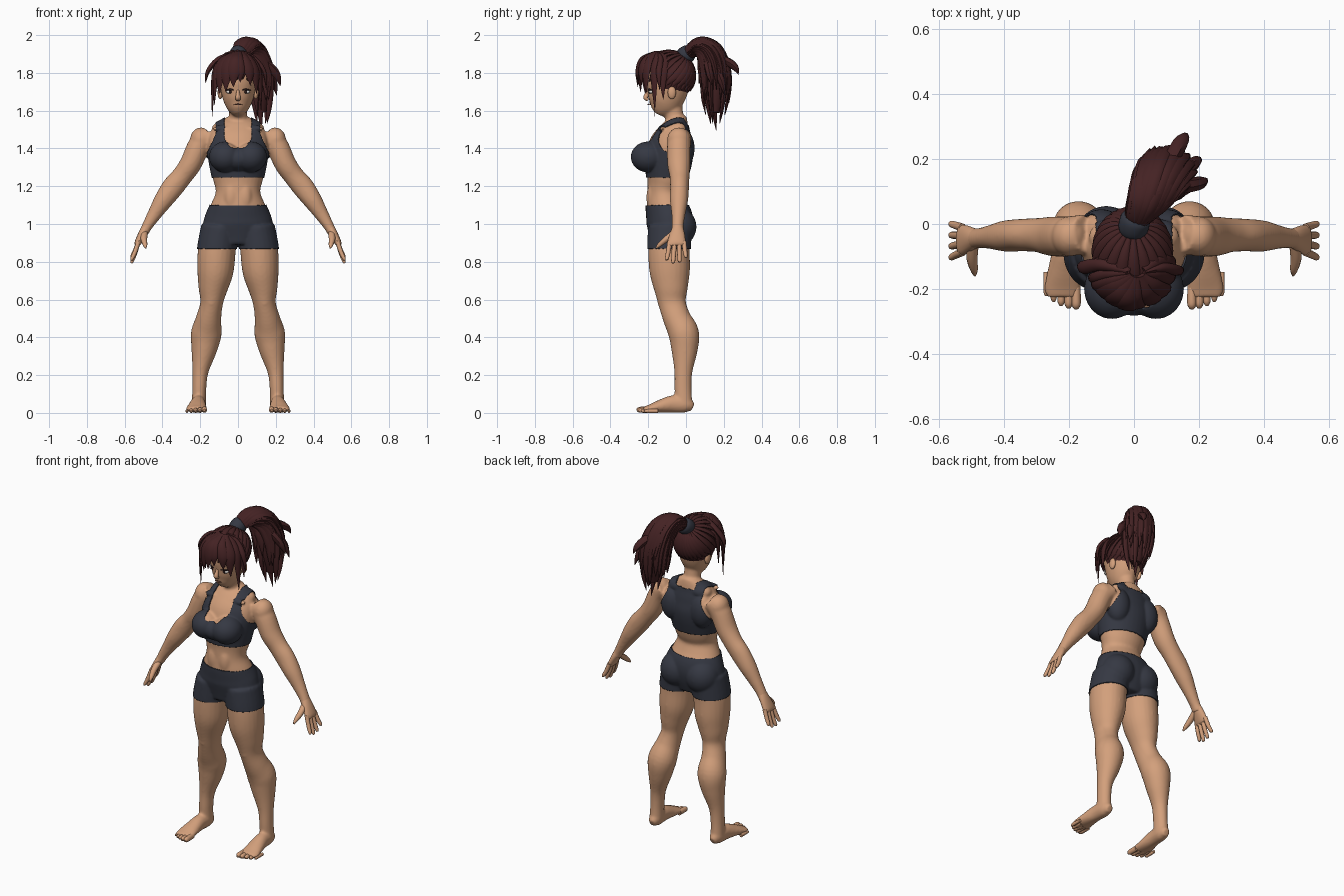
import bpy, bmesh, math, random
from mathutils import Vector, Matrix

random.seed(4)
default_cube = bpy.data.objects.get("Cube")
if default_cube:
    bpy.data.objects.remove(default_cube)


def material(name, color):
    mat = bpy.data.materials.new(name)
    mat.use_nodes = True
    mat.diffuse_color = (*color, 1)
    mat.node_tree.nodes["Principled BSDF"].inputs["Base Color"].default_value = (*color, 1)
    return mat


SKIN = material("skin", (.65, .35, .2))
CLOTH = material("dark slate cloth", (.036, .04, .056))
HAIR = material("dark red hair", (.058, .016, .017))
WHITE = material("eye white", (.75, .72, .68))
DARK = material("dark lash", (.025, .012, .012))
LIP = material("lip", (.36, .14, .09))


def finish(name, bm, mat):
    bmesh.ops.recalc_face_normals(bm, faces=bm.faces[:])
    mesh = bpy.data.meshes.new(name)
    bm.to_mesh(mesh)
    bm.free()
    mesh.materials.append(mat)
    obj = bpy.data.objects.new(name, mesh)
    bpy.context.collection.objects.link(obj)
    return obj


def spline(points, steps):
    """Smooth path through points that carry position and radii."""
    pts = [Vector(p) for p in points]
    pts = [pts[0]] + pts + [pts[-1]]
    rows = []
    for a, b, c, d in zip(pts, pts[1:], pts[2:], pts[3:]):
        for k in range(steps):
            t = k / steps
            rows.append(b + (c - a) * (t / 2) + (a * 2 - b * 5 + c * 4 - d) * (t * t / 2)
                        + (b * 3 - a - c * 3 + d) * (t ** 3 / 2))
    return rows + [pts[-1]]


def tube(bm, points, ref=(0, 1, 0), sides=16, steps=5, mirror=False):
    """Oval tube; the last radius lies along ref, the other across it."""
    rows, ref, rings = spline(points, steps), Vector(ref), []
    pos = [Vector(r[:3]) for r in rows]
    for i, row in enumerate(rows):
        t = (pos[min(i + 1, len(pos) - 1)] - pos[max(i - 1, 0)]).normalized()
        u = (ref - t * ref.dot(t)).normalized()
        v = t.cross(u)
        angles = [math.tau * k / sides for k in range(sides)]
        rings.append([bm.verts.new(pos[i] + u * max(row[4], .001) * math.cos(a)
                                   + v * max(row[3], .001) * math.sin(a)) for a in angles])
    for lower, upper in zip(rings, rings[1:]):
        for k in range(sides):
            n = (k + 1) % sides
            bm.faces.new((lower[k], lower[n], upper[n], upper[k]))
    bm.faces.new(rings[0])
    bm.faces.new(rings[-1])
    if mirror:
        tube(bm, [(-p[0], *p[1:]) for p in points], ref, sides, steps)


def blob(bm, center, radii, mirror=False):
    for s in ((1, -1) if mirror else (1,)):
        place = Matrix.Translation((s * center[0], center[1], center[2]))
        bmesh.ops.create_uvsphere(bm, u_segments=24, v_segments=14, radius=1,
                                  matrix=place @ Matrix.Diagonal((*radii, 1)))


# Body: torso, neck, head, limbs and muscle masses, fused into one skin
bm = bmesh.new()
tube(bm, [(0, -.09, .89, .12, .09), (0, -.085, .97, .175, .112), (0, -.088, 1.03, .173, .118),
          (0, -.105, 1.1, .145, .105), (0, -.112, 1.17, .118, .092), (0, -.102, 1.24, .133, .105),
          (0, -.092, 1.34, .152, .12), (0, -.08, 1.42, .16, .115), (0, -.06, 1.49, .145, .085),
          (0, -.045, 1.54, .1, .055), (0, -.045, 1.57, .05, .045)], sides=32)
tube(bm, [(0, -.045, 1.48, .06, .06), (0, -.062, 1.57, .048, .05), (0, -.08, 1.68, .05, .055)])
tube(bm, [(0, -.142, 1.578, .02, .025), (0, -.132, 1.6, .046, .06), (0, -.115, 1.64, .072, .088),
          (0, -.1, 1.7, .09, .108), (0, -.095, 1.77, .098, .118), (0, -.09, 1.85, .085, .105),
          (0, -.085, 1.9, .04, .05)], sides=28)
tube(bm, [(.095, -.085, .98, .095, .11), (.112, -.09, .86, .1, .11), (.12, -.086, .75, .096, .107),
          (.132, -.08, .66, .078, .09), (.14, -.073, .58, .06, .073), (.155, -.048, .5, .067, .073),
          (.168, -.012, .42, .081, .081), (.18, -.008, .33, .067, .069), (.199, -.014, .22, .043, .048),
          (.205, -.016, .13, .037, .045), (.207, -.012, .05, .038, .046)], sides=24, mirror=True)
tube(bm, [(.15, -.03, 1.47, .055, .06), (.203, -.038, 1.42, .06, .062), (.25, -.038, 1.32, .058, .061),
          (.295, -.034, 1.255, .055, .053), (.345, -.034, 1.195, .058, .05), (.395, -.037, 1.125, .05, .048),
          (.44, -.04, 1.055, .038, .037), (.48, -.044, .99, .028, .031), (.5, -.046, .95, .024, .035)],
     sides=20, mirror=True)
tube(bm, [(.205, .036, .028, .022, .02), (.207, 0, .043, .043, .037), (.211, -.07, .047, .046, .039),
          (.216, -.14, .034, .034, .049), (.22, -.195, .022, .021, .056), (.221, -.225, .018, .014, .05)],
     ref=(1, 0, 0), mirror=True)
for center, radii in [((.198, -.038, 1.445), (.056, .062, .066)), ((.068, -.2, 1.355), (.08, .087, .076)),
                      ((.085, -.043, .985), (.092, .093, .097)), ((.14, -.118, .59), (.034, .033, .042)),
                      ((.07, -.04, 1.505), (.07, .05, .04)), ((.1, -.02, 1.4), (.065, .06, .1)),
                      ((.07, -.125, 1.505), (.07, .018, .013)), ((.035, -.165, 1.14), (.045, .045, .09))]:
    blob(bm, center, radii, mirror=True)
blob(bm, (0, -.2, 1.345), (.08, .077, .06))
body = finish("body", bm, SKIN)
remesh = body.modifiers.new("fuse", "REMESH")
remesh.mode = "VOXEL"
remesh.voxel_size = .007
soften = body.modifiers.new("soften", "SMOOTH")
soften.factor = .5
soften.iterations = 7
graph = bpy.context.evaluated_depsgraph_get()
fused = bpy.data.meshes.new_from_object(body.evaluated_get(graph))
body.modifiers.clear()
body.data = fused
fused.materials.clear()
fused.materials.append(SKIN)


# Clothes: thin shells lifted from the body
def garment(name, covers):
    cloth = bmesh.new()
    cloth.from_mesh(fused)
    bare = [f for f in cloth.faces if not covers(f.calc_center_median())]
    bmesh.ops.delete(cloth, geom=bare, context="FACES")
    for _ in range(5):
        rim = [v for v in cloth.verts if v.is_boundary]
        bmesh.ops.smooth_vert(cloth, verts=rim, factor=.5, use_axis_x=True, use_axis_y=True, use_axis_z=True)
    shell = finish(name, cloth, CLOTH).modifiers.new("thickness", "SOLIDIFY")
    shell.thickness = .006
    shell.offset = 1


def top_covers(c):
    side = abs(c.x)
    armhole = .168 - .05 * min(max((c.z - 1.36) / .11, 0), 1)
    if not 1.245 < c.z < 1.56 or side > armhole:
        return False
    if c.y < -.045:
        return side > .068 or c.z < 1.4 + .06 * (side / .068) ** 4
    return c.z < 1.525 or side > .06


garment("shorts", lambda c: .865 < c.z < 1.1 and abs(c.x) < .29)
garment("sports_top", top_covers)

# Hands: palm, four fingers and a thumb
bm = bmesh.new()
tube(bm, [(.485, -.044, .985, .024, .028), (.507, -.046, .945, .022, .04),
          (.53, -.05, .9, .018, .048), (.537, -.05, .885, .01, .042)], mirror=True)
for i, length in enumerate((.085, .1, .095, .072)):
    base, tip = -.086 + .025 * i, -.102 + .034 * i
    mid = (base + tip) / 2
    tube(bm, [(.527, base, .907, .012, .013), (.545, mid, .895 - length / 2, .012, .012),
              (.562, tip, .9 - length, .009, .01), (.565, tip, .893 - length, .003, .003)],
         sides=10, mirror=True)
tube(bm, [(.495, -.06, .955, .016, .018), (.498, -.105, .92, .016, .017), (.492, -.14, .89, .012, .012),
          (.489, -.158, .872, .004, .004)], ref=(1, 0, 0), sides=10, mirror=True)
finish("hands", bm, SKIN)

# Toes
bm = bmesh.new()
for i in range(5):
    x, r, y = .178 + .023 * i, .017 - .0017 * i, -.257 + .004 * i * i / 1.6
    tube(bm, [(x, y + .07, r, r, r * .8), (x, y + .03, r, r, r * .85), (x, y + .008, r * .95, r * .9, r * .8),
              (x, y - .004, r * .8, r * .4, r * .4)], ref=(1, 0, 0), sides=10, mirror=True)
finish("toes", bm, SKIN)

# Face: nose, ears, eyes, lashes and mouth
bm = bmesh.new()
tube(bm, [(0, -.193, 1.715, .008, .008), (0, -.204, 1.69, .012, .01), (0, -.214, 1.669, .012, .014),
          (0, -.2, 1.657, .008, .012)], ref=(1, 0, 0))
finish("nose", bm, SKIN)
bm = bmesh.new()
blob(bm, (.094, -.075, 1.695), (.014, .022, .034), mirror=True)
finish("ears", bm, SKIN)
bm = bmesh.new()
blob(bm, (.042, -.184, 1.7), (.021, .012, .01), mirror=True)
finish("eyes", bm, WHITE)
bm = bmesh.new()
blob(bm, (.041, -.191, 1.7), (.008, .008, .009), mirror=True)
for z, lift in ((1.709, .003), (1.732, .002)):
    tube(bm, [(.014, -.2, z, .002, .002), (.04, -.195, z + lift, .004, .005), (.07, -.173, z, .001, .001)],
         ref=(0, 0, 1), sides=8, mirror=True)
finish("irises_and_lashes", bm, DARK)
bm = bmesh.new()
tube(bm, [(-.022, -.192, 1.631, .002, .001), (0, -.2, 1.633, .005, .004), (.022, -.192, 1.631, .002, .001)],
     ref=(0, 0, 1), sides=8)
finish("mouth", bm, LIP)

# Hair cap with an open face
HEAD, SIZE = Vector((-.005, -.092, 1.782)), Vector((.115, .138, .132))
bm = bmesh.new()
blob(bm, HEAD, SIZE)
opening = [f for f in bm.faces if (c := f.calc_center_median()).z < 1.655 or (c.y < -.12 and c.z < 1.8)]
bmesh.ops.delete(bm, geom=opening, context="FACES")
finish("hair_cap", bm, HAIR)

# Combed strands from the tie down to the hairline
bm = bmesh.new()
knot = Vector((.02, .62, .75)).normalized()
for i in range(26):
    a = math.tau * i / 26
    front = -math.cos(a)
    rim = Vector((math.sin(a), math.cos(a), .3 * front - .42)).normalized()
    path = []
    for k in range(6):
        d = knot.slerp(rim, .12 + .88 * k / 5)
        p = HEAD + Vector(map(lambda s, q: s * q, SIZE, d))
        path.append((*p, .011 * (1 - .1 * k), (.008, .016, .021, .022, .018, .004)[k]))
    tube(bm, path, ref=(math.cos(a), -math.sin(a), .01), sides=8, steps=3)
finish("combed_strands", bm, HAIR)

# Fringe and side locks
bm = bmesh.new()
for x, y, z, width in [(-.137, -.165, 1.57, .018), (-.172, -.13, 1.745, .02), (-.1, -.215, 1.685, .036),
                       (-.065, -.24, 1.7, .036), (-.025, -.255, 1.725, .034), (.012, -.25, 1.75, .026),
                       (.065, -.235, 1.735, .03), (.098, -.21, 1.69, .032), (.122, -.165, 1.6, .024),
                       (.125, -.12, 1.66, .026), (-.13, -.13, 1.65, .03), (.15, -.14, 1.71, .016),
                       (-.125, -.19, 1.63, .022)]:
    out = Vector((x, y + .09, 0))
    tube(bm, [(.01 + x * .15, -.13 + y * .12, 1.905, .012, width * .5),
              (x * .6, -.1 + (y + .1) * .85, 1.872, .014, width * .9),
              (x * .92, y * .97 - .008, 1.6 + z * .12 + .0, .012, width),
              (x, y, z, .001, .001)], ref=(-out.y, out.x, 0), sides=8, steps=6)
finish("fringe", bm, HAIR)

# Hair tie
bm = bmesh.new()
tube(bm, [(-.004, -.025, 1.875, .036, .036), (-.002, -.012, 1.888, .046, .046),
          (.004, .014, 1.905, .046, .046), (.01, .028, 1.914, .034, .034)], ref=(1, 0, 0), sides=20)
finish("hair_tie", bm, CLOTH)

# Ponytail: a full core wrapped in tapering locks
core = [(.004, .01, 1.9, .028, .028), (.035, .065, 1.938, .04, .045), (.07, .125, 1.91, .062, .065),
        (.098, .155, 1.82, .07, .074), (.11, .155, 1.7, .056, .06), (.118, .155, 1.59, .025, .03)]
bm = bmesh.new()
tube(bm, core, ref=(1, 0, 0))
rows = spline(core, 4)
for i in range(34):
    a = math.tau * i / 17 + random.uniform(-.1, .1)
    last = random.randint(13, 20) if i < 17 else random.randint(9, 17)
    path = []
    for k in range(0, last + 1, 2):
        f = k / last
        x, y, z, across, wide = rows[k]
        t = Vector(rows[min(k + 1, 20)][:3]) - Vector(rows[max(k - 1, 0)][:3])
        u = Vector((1, 0, 0))
        u = (u - t * (u.dot(t) / t.length_squared)).normalized()
        v = t.normalized().cross(u)
        spread = .85 + .45 * f ** 3
        p = Vector((x, y, z)) + u * wide * spread * math.cos(a) + v * across * spread * math.sin(a)
        p.z -= .06 * f ** 3
        r = .005 + .021 * math.sin(math.pi * min(f * .85 + .12, 1))
        path.append((*p, r * .75 * (f < .93), r * (f < .93)))
    path[-1] = (*path[-1][:3], .001, .001)
    tube(bm, path, ref=(1, 0, 0), sides=7, steps=3)
# Loose tips
for tip in [(.165, .278, 1.79), (.225, .14, 1.73), (.205, .205, 1.68), (.125, .16, 1.495), (.1, .13, 1.53)]:
    tube(bm, [(.06, .1, 1.92, .02, .02), (tip[0] * .85, tip[1] * .88, tip[2] * .6 + .77, .022, .024),
              (*tip, .001, .001)], ref=(1, 0, 0), sides=7)
finish("ponytail", bm, HAIR)

# Smooth shading with sharp creases kept
for obj in bpy.context.collection.objects:
    if obj.type == "MESH":
        obj.select_set(True)
        bpy.context.view_layer.objects.active = obj
bpy.ops.object.shade_smooth_by_angle(angle=math.radians(50))
